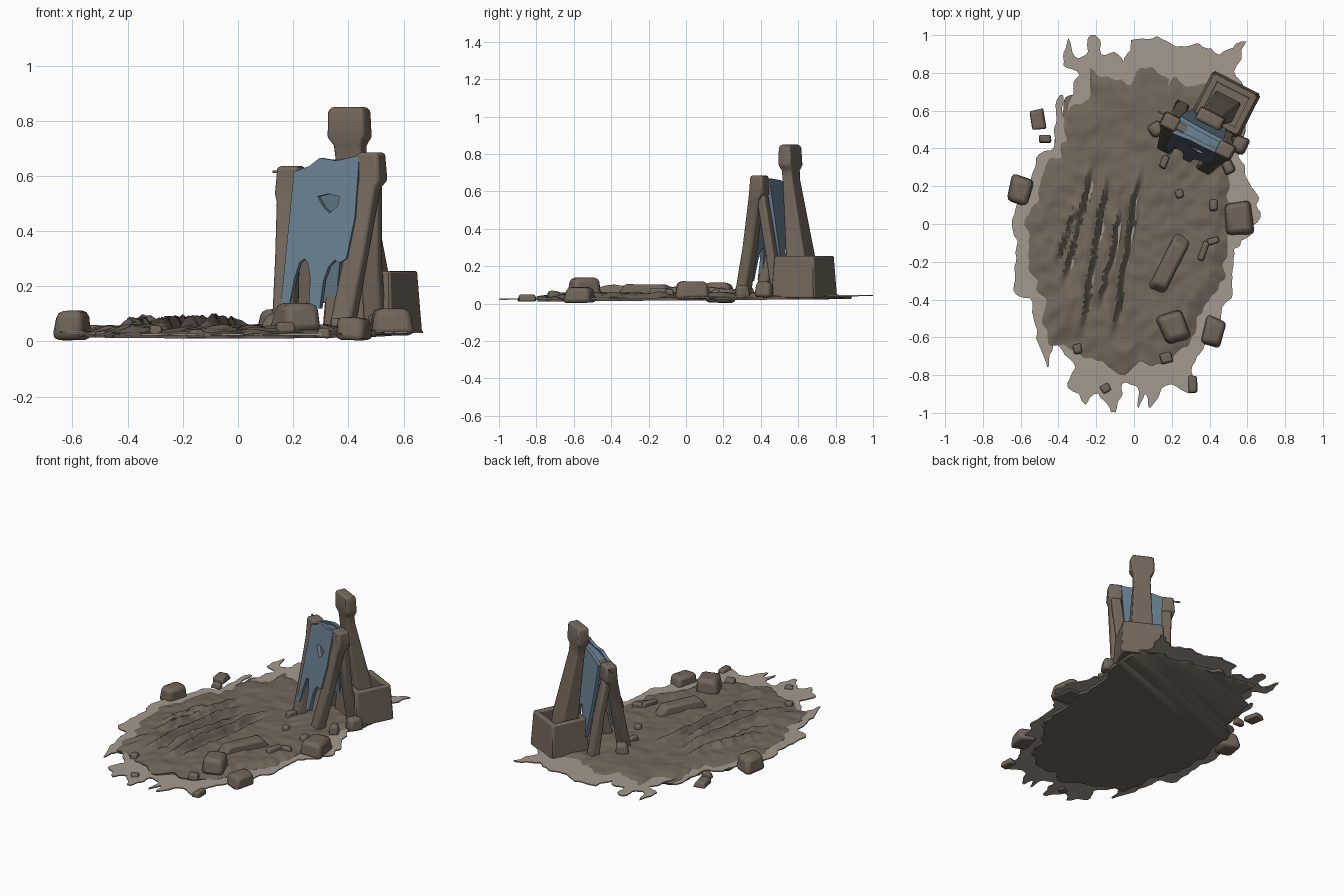
import bpy, bmesh, math, random
from mathutils import Vector, Matrix, noise

if "Cube" in bpy.data.objects:
    bpy.data.objects.remove(bpy.data.objects["Cube"])

random.seed(4)

def material(name, rgb):
    m = bpy.data.materials.new(name)
    m.diffuse_color = (*rgb, 1)
    m.use_nodes = True
    m.node_tree.nodes["Principled BSDF"].inputs["Base Color"].default_value = m.diffuse_color
    return m

EARTH = material("earth brown", (0.168, 0.136, 0.105))
DUST = material("pale dust", (0.37, 0.32, 0.27))
WOOD = material("weathered wood", (0.175, 0.138, 0.106))
STONE = material("brown stone", (0.165, 0.130, 0.100))
CLOTH = material("faded blue cloth", (0.135, 0.205, 0.27))

# Local frame of the dummy stand: u across, v towards the back
STAND = Matrix.Translation((0.34, 0.465, 0)) @ Matrix.Rotation(math.radians(-27), 4, 'Z')

def finish(name, bm, mat, bevel=0, angle=40, segs=2):
    bmesh.ops.recalc_face_normals(bm, faces=bm.faces)
    me = bpy.data.meshes.new(name)
    bm.to_mesh(me)
    bm.free()
    ob = bpy.data.objects.new(name, me)
    bpy.context.collection.objects.link(ob)
    me.materials.append(mat)
    if bevel:
        b = ob.modifiers.new("rounding", 'BEVEL')
        b.width, b.segments, b.limit_method = bevel, segs, 'ANGLE'
        b.angle_limit = math.radians(30)
    bpy.ops.object.select_all(action='DESELECT')
    ob.select_set(True)
    bpy.context.view_layer.objects.active = ob
    bpy.ops.object.shade_smooth_by_angle(angle=math.radians(angle))
    return ob

def loft(name, sections, mat, bevel=0.012, frame=STAND):
    """Square bar through sections (u, v, z, width, depth)."""
    bm = bmesh.new()
    rings = [[bm.verts.new(frame @ Vector((u + a * w / 2, v + b * d / 2, z)))
              for a, b in ((-1, -1), (1, -1), (1, 1), (-1, 1))] for u, v, z, w, d in sections]
    for r, s in zip(rings, rings[1:]):
        for i in range(4):
            bm.faces.new((r[i], r[(i + 1) % 4], s[(i + 1) % 4], s[i]))
    bm.faces.new(rings[0])
    bm.faces.new(rings[-1])
    return finish(name, bm, mat, bevel, 50)

def rock(name, x, y, z0, z1, sx, sy, turn, mat=STONE):
    """Blocky worn stone: jittered cube with rounded edges."""
    bm = bmesh.new()
    bmesh.ops.create_cube(bm, size=1)
    for v in bm.verts:
        k = 0.8 if v.co.z > 0 else 1.0
        v.co = Vector((v.co.x * sx * k * random.uniform(.8, 1.1),
                       v.co.y * sy * k * random.uniform(.8, 1.1),
                       v.co.z * (z1 - z0) * random.uniform(.85, 1)))
    bm.transform(Matrix.Translation((x, y, (z0 + z1) / 2)) @ Matrix.Rotation(math.radians(turn), 4, 'Z'))
    return finish(name, bm, mat, 0.22 * min(sx, sy, z1 - z0), 50)

def resample(points, n):
    """Even points along a closed outline."""
    pts = [Vector(p) for p in points]
    seg = [(a, b, (b - a).length) for a, b in zip(pts, pts[1:] + pts[:1])]
    step = sum(s[2] for s in seg) / n
    out, at, i = [], 0.0, 0
    for k in range(n):
        while k * step - at > seg[i][2]:
            at += seg[i][2]
            i += 1
        a, b, l = seg[i]
        out.append(a.lerp(b, (k * step - at) / l))
    return out

# Pale ragged fringe
fringe = [(-.38, .84), (-.35, .98), (-.3, .87), (-.26, .88), (-.24, 1.0), (-.2, 1.0), (-.16, .89), (-.1, .91),
          (-.05, .86), (0, .98), (.08, .97), (.12, .99), (.22, .94), (.36, .95), (.45, .9), (.59, .97), (.54, .8),
          (.6, .68), (.56, .35), (.64, .18), (.67, .05), (.6, -.08), (.53, -.13), (.52, -.36), (.46, -.45),
          (.47, -.6), (.38, -.63), (.3, -.76), (.33, -.88), (.29, -.91), (.22, -.84), (.15, -.87), (.09, -.98),
          (.06, -.9), (.03, -.97), (.02, -.86), (-.05, -.84), (-.1, -.99), (-.13, -1.0), (-.19, -.89), (-.26, -.95),
          (-.35, -.85), (-.31, -.76), (-.42, -.62), (-.46, -.76), (-.51, -.62), (-.55, -.4), (-.64, -.36),
          (-.61, -.08), (-.65, 0), (-.62, .1), (-.54, .24), (-.5, .38), (-.42, .4), (-.41, .66), (-.38, .68),
          (-.37, .5), (-.33, .7), (-.3, .8)]
bm = bmesh.new()
verts = []
for p in resample(fringe, 300):
    q = Vector((p.x, p.y, 0))
    q += Vector((noise.noise(q * 17), noise.noise(q * 17 + Vector((9, 4, 2))), 0)) * 0.022
    verts.append(bm.verts.new((max(-.67, min(.67, q.x)), max(-1, min(1, q.y)), .03 + .01 * q.y)))
face = bm.faces.new(verts)
ext = bmesh.ops.extrude_face_region(bm, geom=[face])
bmesh.ops.translate(bm, vec=(0, 0, .007), verts=[g for g in ext['geom'] if isinstance(g, bmesh.types.BMVert)])
finish("dust_fringe", bm, DUST)

# Earth mound with long furrows; each furrow is (x, y) to (x, y)
furrows = [((-.23, .32), (-.40, -.34)), ((-.15, .29), (-.30, -.6)), ((-.08, .1), (-.2, -.45)),
           ((.015, .3), (-.13, -.6)), ((-.3, .15), (-.42, -.2))]
earth = [(-.24, .85), (0, .87), (.2, .85), (.35, .8), (.5, .8), (.6, .7), (.58, .5), (.52, .3), (.53, .1), (.5, -.1),
         (.48, -.3), (.36, -.45), (.3, -.62), (.2, -.73), (.02, -.75), (-.08, -.78), (-.25, -.7), (-.43, -.63),
         (-.48, -.55), (-.48, -.42), (-.55, -.25), (-.57, 0), (-.53, .15), (-.53, .3), (-.42, .38), (-.4, .55),
         (-.34, .68), (-.26, .72)]

def height(p, t):
    z = .055 + .012 * noise.noise(p * 6) + .007 * noise.noise(p * 17)
    for a, b in furrows:
        a, b = Vector((*a, 0)), Vector((*b, 0))
        d = (b - a).normalized()
        s = (p - a).dot(d) / (b - a).length
        if 0 < s < 1:
            off = (p - a).cross(d).z + .014 * noise.noise(Vector((s * 7, a.x * 9, 0)))
            fade = min(1, 5 * s, 5 * (1 - s))
            z += fade * (.038 * math.exp(-(off / .016) ** 2) - .02 * math.exp(-((off + .035) / .016) ** 2))
    return z - .022 * max(0, (t - .85) / .15)

bm = bmesh.new()
N, R = 260, 46
rim = []
for p in resample(earth, N):
    q = Vector((p.x, p.y, 0))
    rim.append(q * (1 + .05 * noise.noise(q * 15)))
rings = []
for k in range(1, R + 1):
    t = k / R
    rings.append([bm.verts.new((p.x * t, p.y * t, height(p * t, t))) for p in rim])
low = [bm.verts.new((p.x * .99, p.y * .99, .017 + .008 * p.y)) for p in rim]
for a, b in zip(rings, rings[1:] + [low]):
    for i in range(N):
        j = (i + 1) % N
        bm.faces.new((a[i], a[j], b[j], b[i]))
bm.faces.new(rings[0])
bm.faces.new(low)
finish("earth_mound", bm, EARTH, angle=60)

# Rocks around the rim, slab and pebbles: x, y, bottom, top, size x, size y, turn
for i, r in enumerate([(-.605, .175, 0, .115, .13, .17, -15), (.555, .03, .02, .125, .15, .2, 5),
                       (.21, -.54, .03, .145, .16, .18, 20), (.42, -.57, .0, .09, .12, .16, -15),
                       (.12, .5, .03, .12, .09, .09, 30), (.56, .42, .03, .12, .09, .1, -20),
                       (-.51, .55, .02, .06, .08, .11, 10), (.31, -.85, .01, .05, .05, .1, 0),
                       (-.15, -.87, .01, .045, .06, .05, 30), (-.3, -.66, .02, .06, .05, .06, 10),
                       (.17, -.71, .03, .07, .07, .06, 15), (-.47, .45, .02, .06, .07, .05, 0)]):
    rock(f"rock_{i + 1}", *r)
rock("fallen_slab", .19, -.21, .03, .105, .10, .33, -27)
for i, r in enumerate([(.42, .1, .03, .085, .05, .07, 0), (.37, -.14, .03, .085, .04, .13, -20),
                       (.42, -.09, .03, .08, .07, .04, 15), (.16, .33, .03, .085, .04, .08, -20),
                       (.24, .16, .03, .075, .05, .05, 20), (.5, .3, .03, .1, .06, .08, 25)]):
    rock(f"pebble_{i + 1}", *r, mat=EARTH)

# A-shaped side frames: front leg with thick head, and back leg
for side, top, foot, h in (("left", -.165, -.125, .635), ("right", .16, .105, .685)):
    mid = (top + foot) / 2
    loft(f"{side}_front_leg", [(foot, -.13, .03, .085, .065), (mid, -.07, .3, .08, .06),
                               (top, -.02, h - .13, .075, .065), (top, 0, h - .1, .1, .085),
                               (top, 0, h, .085, .075)], WOOD)
    loft(f"{side}_back_leg", [(foot * 1.2, .1, .03, .075, .055), (mid, .055, .3, .07, .05),
                              (top, .015, h - .1, .06, .05)], WOOD)
loft("top_beam", [(.0, .0, .575, .3, .04), (.0, .0, .625, .3, .04)], WOOD, .008)
loft("beam_peg", [(-.225, .02, .611, .05, .008), (-.225, .02, .619, .05, .008)], WOOD, 0)

# Hanging cloths cut from flat outlines, then leaned along the frame
def hanging(name, outlines, lean, thick=.011):
    cu = bpy.data.curves.new(name, 'CURVE')
    cu.dimensions, cu.fill_mode, cu.extrude = '2D', 'BOTH', thick
    for pts in outlines:
        s = cu.splines.new('POLY')
        s.points.add(len(pts) - 1)
        s.use_cyclic_u = True
        for p, (u, z) in zip(s.points, pts):
            p.co = (u, z, 0, 1)
    tmp = bpy.data.objects.new(name + "_pattern", cu)
    bpy.context.collection.objects.link(tmp)
    me = bpy.data.meshes.new_from_object(tmp.evaluated_get(bpy.context.evaluated_depsgraph_get()))
    bpy.data.objects.remove(tmp)
    bm = bmesh.new()
    bm.from_mesh(me)
    bmesh.ops.remove_doubles(bm, verts=bm.verts, dist=1e-5)
    for v in bm.verts:
        u, z, t = v.co
        v.co = STAND @ Vector((u, lean(z) + t, z))
    return finish(name, bm, CLOTH, angle=50)

front = [(-.13, .615), (-.07, .635), (-.03, .665), (.04, .655), (.13, .675), (.135, .45), (.115, .3), (.09, .285),
         (.068, .295), (.045, .27), (.03, .22), (.025, .12), (-.02, .12), (-.025, .23), (-.04, .285), (-.055, .3),
         (-.075, .285), (-.09, .22), (-.1, .13), (-.135, .13)]
hole = [(-.025, .525), (.02, .535), (.065, .525), (.06, .49), (.03, .465), (.005, .485)]
hanging("front_cloth", [front, hole], lean=lambda z: -.028 - .13 * (1 - z / .66))
back = [(-.13, .62), (0, .66), (.13, .67), (.12, .4), (.11, .2), (.06, .16), (.04, .3), (.0, .32), (-.03, .15),
        (-.09, .14), (-.12, .4)]
hanging("back_cloth", [back], lean=lambda z: .035 + .09 * (1 - z / .66))
hanging("cloth_top_fold", [[(-.12, .61), (0, .645), (.12, .655), (.12, .56), (-.12, .56)]],
        lean=lambda z: .005, thick=.032)

# Tall leaning post with a block head, standing in an open crate
loft("tall_post", [(.05, .2, .04, .15, .12), (.04, .185, .26, .14, .11), (.018, .12, .66, .105, .06),
                   (.016, .115, .71, .11, .06), (.015, .113, .74, .15, .075), (.015, .11, .835, .145, .07),
                   (.015, .11, .85, .12, .055)], WOOD)
CU, CV, HU, HV = .055, .215, .135, .125
for name, u, v, w, d in (("front", 0, -1, 2 * HU, .035), ("back", 0, 1, 2 * HU, .035),
                         ("left", -1, 0, .035, 2 * HV), ("right", 1, 0, .035, 2 * HV)):
    loft(f"crate_{name}_wall", [(CU + u * (HU - .01), CV + v * (HV - .01), .03, w, d),
                                (CU + u * (HU - .024), CV + v * (HV - .024), .255, w - .025 * abs(v), d - .025 * abs(u))],
         WOOD, .008)
loft("crate_floor", [(CU, CV, .035, .24, .22), (CU, CV, .07, .24, .22)], WOOD, 0)
